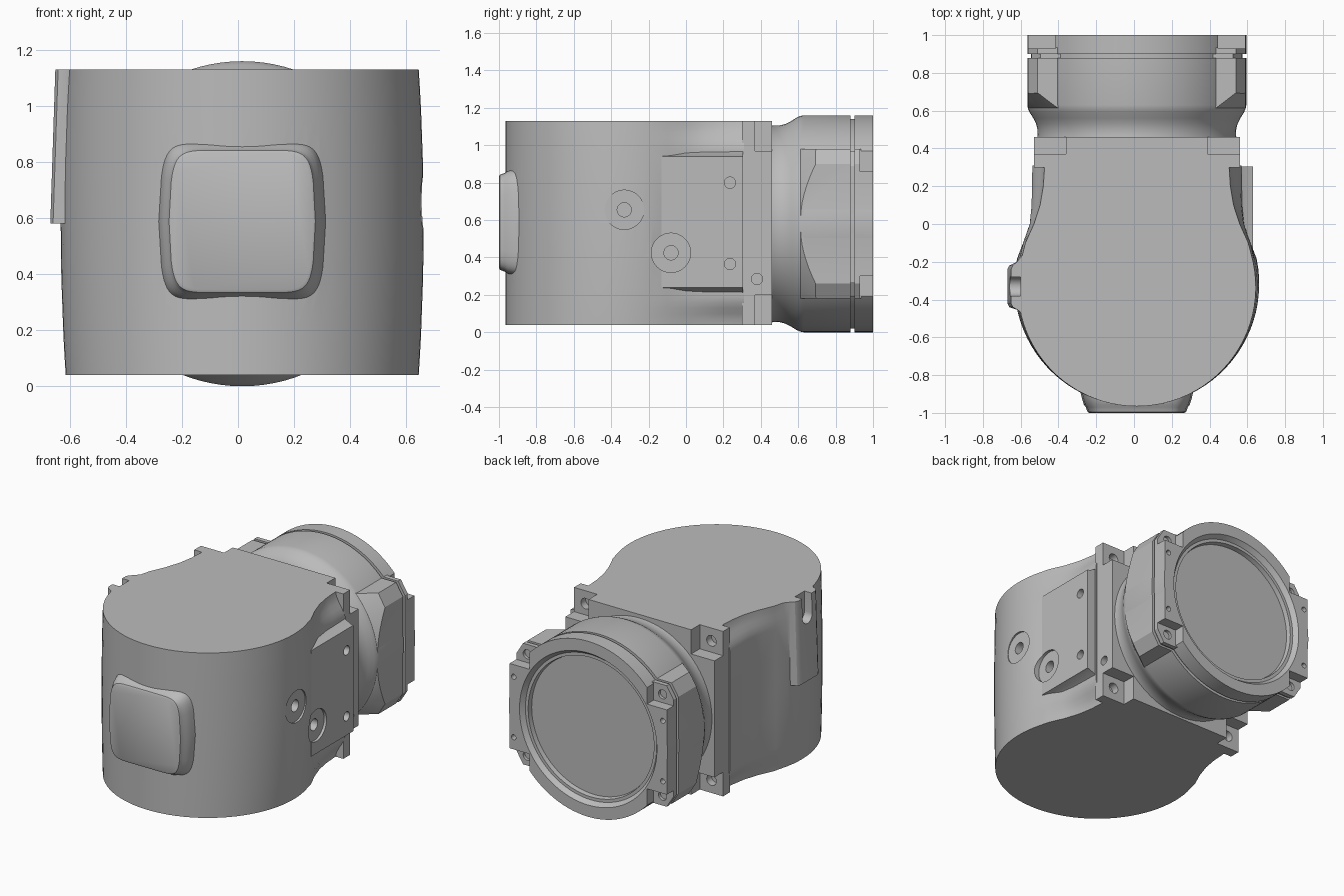
import bpy, bmesh, math
from math import sin, cos, pi, radians

cube = bpy.data.objects.get("Cube")
if cube:
    bpy.data.objects.remove(cube)

CX, CZ = 0.015, 0.58   # axis of the rear cylinder
MID = 0.585            # mid height of the main body

grey = bpy.data.materials.new("cast_grey")
grey.use_nodes = True
grey.diffuse_color = (0.5, 0.5, 0.5, 1)
for node in grey.node_tree.nodes:
    if node.type == 'BSDF_PRINCIPLED':
        node.inputs["Base Color"].default_value = grey.diffuse_color


def loft(name, rings):
    """Skin a list of equal-length rings and cap both ends."""
    bm = bmesh.new()
    rows = [[bm.verts.new(p) for p in ring] for ring in rings]
    n = len(rows[0])
    for a, b in zip(rows, rows[1:]):
        for i in range(n):
            j = (i + 1) % n
            bm.faces.new((a[i], a[j], b[j], b[i]))
    bm.faces.new(rows[0])
    bm.faces.new(rows[-1])
    bmesh.ops.recalc_face_normals(bm, faces=bm.faces)
    mesh = bpy.data.meshes.new(name)
    bm.to_mesh(mesh)
    bm.free()
    mesh.materials.append(grey)
    obj = bpy.data.objects.new(name, mesh)
    bpy.context.collection.objects.link(obj)
    return obj


def box(name, x, y, z):
    return loft(name, [[(x[0], y[0], h), (x[1], y[0], h), (x[1], y[1], h), (x[0], y[1], h)] for h in z])


def turned(name, profile, x=CX, z=CZ, n=96):
    """Solid of revolution about the y direction from (y, radius) points."""
    return loft(name, [[(x + r * cos(2 * pi * i / n), y, z + r * sin(2 * pi * i / n))
                        for i in range(n)] for y, r in profile])


def side_pin(y, z, r, x0, x1, n=32):
    return loft("pin", [[(x, y + r * cos(2 * pi * i / n), z + r * sin(2 * pi * i / n))
                         for i in range(n)] for x in (x0, x1)])


def combine(obj, others, operation):
    bpy.context.view_layer.objects.active = obj
    for other in others:
        other.hide_render = True
        mod = obj.modifiers.new("join", 'BOOLEAN')
        mod.operation, mod.solver, mod.object = operation, 'EXACT', other
        bpy.ops.object.modifier_apply(modifier=mod.name)
        bpy.data.objects.remove(other)


def smooth(obj, angle=30):
    bpy.ops.object.select_all(action='DESELECT')
    obj.select_set(True)
    bpy.context.view_layer.objects.active = obj
    bpy.ops.object.shade_smooth_by_angle(angle=radians(angle))


# Main body: round front, narrowing to a neck that swells at mid height
def body_ring(z):
    d = min(1, min(z - 0.04, 1.13 - z) / 0.15)
    t = d * d * (3 - 2 * d)
    r = 0.63 + 0.018 * (1 - ((z - MID) / 0.545) ** 2)
    half = []
    for i in range(25):
        a = radians(-90 + 102 * i / 24)
        half.append((r * cos(a), r - 0.965 + r * sin(a)))
    half += [(0.59 + 0.012 * t, -0.1), (0.545 + 0.022 * t, 0), (0.512 + 0.045 * t, 0.1),
             (0.495 + 0.06 * t, 0.2), (0.488 + 0.065 * t, 0.31)]
    return ([(CX + h, y, z) for h, y in half] +
            [(CX - h, y, z) for h, y in reversed(half[1:])])


levels = [0.04, 0.07, 0.1, 0.13, 0.16, 0.19, 0.39]
levels += [MID] + [2 * MID - z for z in reversed(levels)]
body = loft("main_body", [body_ring(z) for z in levels])


# Front pad: bowed rounded square with a soft skirt
def pad_ring(y, s, n=64):
    ring = []
    for i in range(n):
        a = 2 * pi * i / n
        u = math.copysign(abs(cos(a)) ** 0.25, cos(a))
        v = math.copysign(abs(sin(a)) ** 0.25, sin(a))
        ring.append((CX + 0.265 * s * u * (1 - 0.09 * v * v), y, 0.588 + 0.258 * s * v))
    return ring


pad = loft("front_pad", [pad_ring(y, s) for y, s in
                         [(-0.84, 1.17), (-0.92, 1.1), (-0.955, 1.06), (-0.97, 1.02),
                          (-0.985, 1), (-0.995, 0.985), (-1.0, 0.95)]])

# Left side plate with sloping border
plate = loft("side_plate", [[(x, -0.13 - g, 0.24 - g), (x, 0.305, 0.24 - g),
                             (x, 0.305, 0.94 + g), (x, -0.13 - g, 0.94 + g)]
                            for x, g in [(0.45, 0.06), (0.56, 0.03), (0.61, 0.005), (0.63, 0)]])


# Right side boss with an open slot at its top
def boss_ring(z, x):
    return [(-0.5, -0.49, z), (-0.585, -0.48, z), (-0.615, -0.455, z), (x + 0.01, -0.44, z),
            (x, -0.42, z), (x, -0.24, z), (x + 0.01, -0.22, z), (-0.62, -0.2, z),
            (-0.59, -0.165, z), (-0.5, -0.15, z)]


boss = loft("side_boss", [boss_ring(0.58, -0.67), boss_ring(1.13, -0.652)])
slot_arc = [(-0.33 + 0.05 * cos(pi + pi * i / 12), 1.0 + 0.05 * sin(pi + pi * i / 12)) for i in range(13)]
slot = loft("slot", [[(x, y, z) for y, z in slot_arc + [(-0.28, 1.2), (-0.38, 1.2)]] for x in (-0.75, -0.6)])

combine(body, [plate, boss, pad], 'UNION')
cuts = [slot]
for y, z, floor in [(-0.33, 0.655, 0.648), (-0.08, 0.425, 0.612)]:
    cuts += [side_pin(y, z, 0.105, floor, 0.75, 48), side_pin(y, z, 0.038, floor - 0.05, 0.75)]
cuts += [side_pin(0.235, z, 0.03, 0.57, 0.7) for z in (0.365, 0.8)]
combine(body, cuts, 'DIFFERENCE')
smooth(body)

# Joint flange with four corner pockets
flange = box("joint_flange", (CX - 0.545, CX + 0.545), (0.3, 0.46), (0.04, 1.13))
cuts = [side_pin(0.38, 0.285, 0.03, 0.5, 0.7)]
for sx in (-1, 1):
    for sz in (-1, 1):
        cuts.append(box("pocket", sorted((CX + sx * 0.375, CX + sx * 0.7)), (0.37, 0.6),
                        sorted((MID + sz * 0.385, MID + sz * 0.7))))
        cuts.append(turned("bolt_hole", [(0.32, 0.035), (0.5, 0.035)],
                           CX + sx * 0.46, MID + sz * 0.46, 24))
combine(flange, cuts, 'DIFFERENCE')
smooth(flange)


# Rear housing: flared round neck joined to a chamfered block
def block(name, y0, y1, s=1.0):
    quarter = [(0.575, 0.32), (0.525, 0.4)]
    pts = quarter + [(-x, z) for x, z in reversed(quarter)]
    pts += [(-x, -z) for x, z in pts]
    return loft(name, [[(CX + s * x, y, CZ + s * z) for x, z in pts] for y in (y0, y1)])


housing = turned("rear_housing", [(0.4, 0.5), (0.44, 0.53), (0.47, 0.525), (0.5, 0.526), (0.53, 0.533),
                                  (0.56, 0.548), (0.59, 0.567), (0.61, 0.576), (0.63, 0.58), (0.88, 0.58)])
lugs = block("lugs", 0.55, 0.88)
combine(lugs, [turned("flare", [(0.56, 0.52), (0.6, 0.56), (0.62, 0.585), (0.69, 0.655),
                                (0.76, 0.74), (0.95, 0.74)])], 'INTERSECT')
combine(housing, [lugs], 'UNION')
smooth(housing)

# Recessed seam between the housing and the end ring
seam = turned("seam_core", [(0.87, 0.56), (0.91, 0.56)])
combine(seam, [block("seam_block", 0.87, 0.91, 0.97)], 'UNION')
smooth(seam)

# End ring: round rim, lugs, corner notches, bore and screw holes
ring = turned("end_ring", [(0.9, 0.58), (1.0, 0.58)])
combine(ring, [block("ring_lugs", 0.9, 0.935),
               box("ring_sides", (CX - 0.575, CX + 0.575), (0.92, 1.0), (CZ - 0.28, CZ + 0.28))], 'UNION')
cuts = [turned("bore", [(0.94, 0.455), (0.97, 0.46), (0.97, 0.48), (1.03, 0.525)])]
for sx in (-1, 1):
    for sz in (-1, 1):
        cuts.append(box("notch", sorted((CX + sx * 0.43, CX + sx * 0.7)), (0.93, 1.1),
                        sorted((CZ + sz * 0.28, CZ + sz * 0.45))))
        cuts.append(turned("screw_hole", [(0.91, 0.03), (1.1, 0.03)], CX + sx * 0.495, CZ + sz * 0.335, 24))
        cuts.append(turned("pin_hole", [(0.95, 0.017), (1.1, 0.017)], CX + sx * 0.545, CZ + sz * 0.2, 16))
combine(ring, cuts, 'DIFFERENCE')
smooth(ring)
